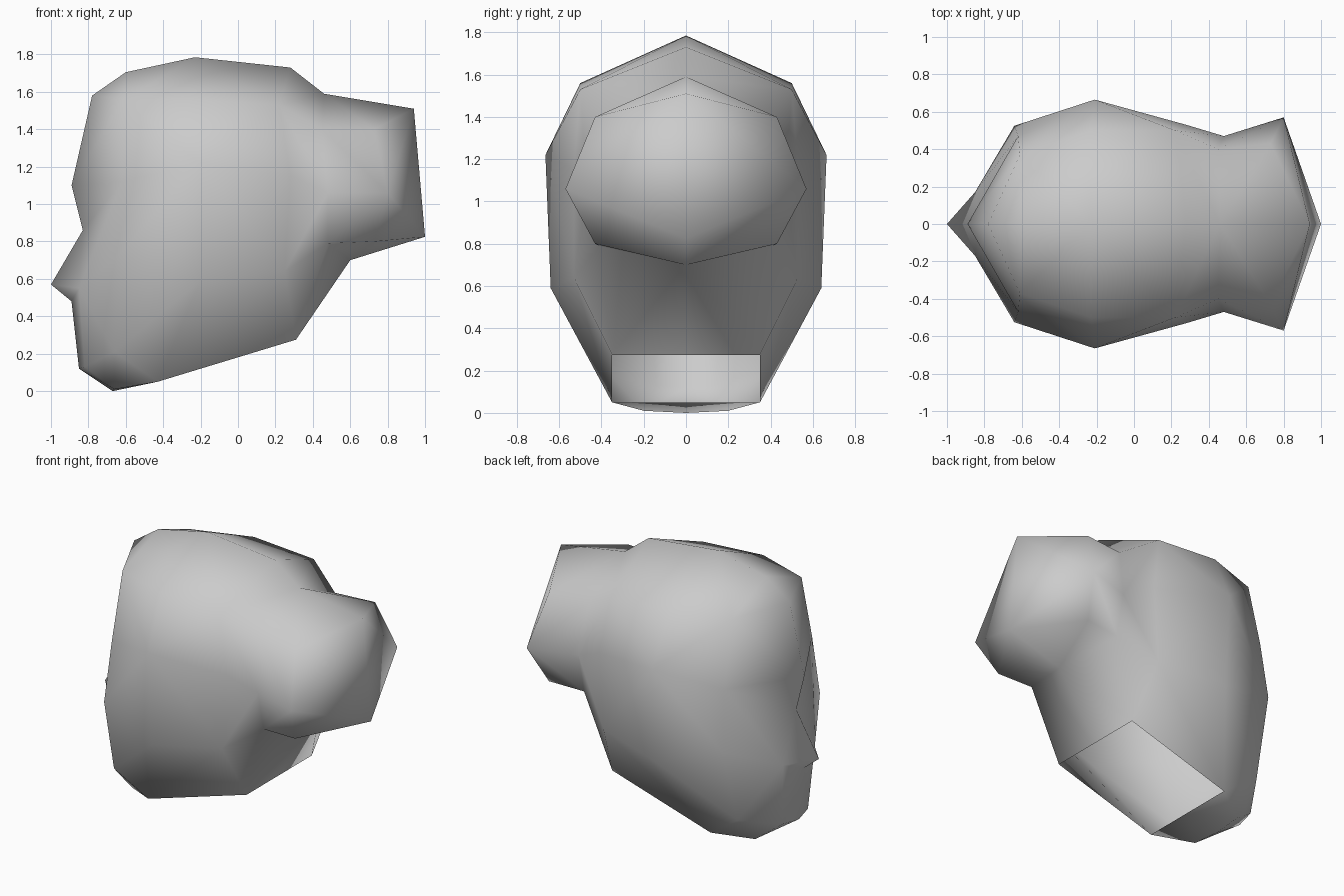
import bpy, bmesh

if "Cube" in bpy.data.objects:
    bpy.data.objects.remove(bpy.data.objects["Cube"])

# Half-outline points (y >= 0), the other side is mirrored
P = {}


def ring(name, pts):
    for row, p in zip(("top", "upper", "wide", "low", "base"), pts):
        P[name + "_" + row] = p


# Cross rings from the face to the end of the rear bulge
ring("face", [(-.60, 0, 1.705), (-.61, .37, 1.56), (-.62, .47, 1.12),
              (-.64, .525, .72), (-.66, .39, .21)])
ring("mid", [(-.23, 0, 1.785), (-.23, .50, 1.56), (-.21, .665, 1.22),
             (-.20, .64, .59), (-.43, .35, .05)])
ring("back", [(.28, 0, 1.73), (.22, .50, 1.53), (.28, .53, 1.15),
              (.25, .53, .64), (.31, .35, .275)])
ring("waist", [(.46, 0, 1.59), (.45, .40, 1.40), (.48, .47, 1.06),
               (.48, .41, .79), (.60, 0, .70)])
ring("end", [(.94, 0, 1.51), (.73, .43, 1.40), (.80, .57, 1.06),
             (.73, .43, .80), (1.0, 0, .825)])

# Face centre line, nose, chin and neck rim
P.update(forehead=(-.78, 0, 1.58), brow=(-.89, 0, 1.10), bridge=(-.83, 0, .86),
         tip=(-1.0, 0, .57), under=(-.89, 0, .48), nostril=(-.85, .17, .55),
         chin=(-.85, 0, .12), chin_side=(-.82, .14, .13),
         chin_low=(-.67, 0, 0), chin_corner=(-.66, .20, .01),
         rim_front=(-.43, 0, .05), rim_back=(.31, 0, .275))


def bulge(a, b):
    """How far the middle of edge a-b lies from the long axis."""
    y, z = (P[a][1] + P[b][1]) / 2, (P[a][2] + P[b][2]) / 2 - 1.0
    return y * y + z * z


faces = []
# Skull and rear bulge strips, each quad split along its outer diagonal
rings = ["face", "mid", "back", "waist", "end"]
rows = ["top", "upper", "wide", "low", "base"]
for m, n in zip(rings, rings[1:]):
    for r, s in zip(rows, rows[1:]):
        a, b, c, d = m + "_" + r, m + "_" + s, n + "_" + s, n + "_" + r
        if bulge(a, c) > bulge(b, d):
            faces += [[a, b, c], [a, c, d]]
        else:
            faces += [[a, b, d], [b, c, d]]

# Closed end of the bulge, nape, then face, nose and chin; the neck stays open
faces += [f.split() for f in (
    "end_top end_upper end_wide",
    "end_top end_wide end_base",
    "end_wide end_low end_base",
    "back_base rim_back waist_base",
    "face_top forehead face_upper",
    "forehead brow face_upper",
    "brow face_wide face_upper",
    "brow bridge face_wide",
    "bridge nostril face_wide",
    "nostril face_low face_wide",
    "bridge tip nostril",
    "tip under nostril",
    "nostril under chin_side",
    "under chin chin_side",
    "nostril chin_side face_base",
    "nostril face_base face_low",
    "chin chin_low chin_corner",
    "chin chin_corner chin_side",
    "chin_side chin_corner face_base",
    "face_base chin_corner mid_base",
    "chin_corner chin_low rim_front",
    "chin_corner rim_front mid_base",
)]

bm = bmesh.new()
left = {k: bm.verts.new(p) for k, p in P.items()}
right = {k: left[k] if p[1] == 0 else bm.verts.new((p[0], -p[1], p[2]))
         for k, p in P.items()}
for f in faces:
    bm.faces.new([left[k] for k in f])
    bm.faces.new([right[k] for k in reversed(f)])
bmesh.ops.recalc_face_normals(bm, faces=bm.faces)
# Keep the shell facing outward
if bm.calc_volume(signed=True) < 0:
    bmesh.ops.reverse_faces(bm, faces=bm.faces)
for f in bm.faces:
    f.smooth = True

mesh = bpy.data.meshes.new("head")
bm.to_mesh(mesh)
bm.free()

grey = bpy.data.materials.new("light grey")
grey.diffuse_color = (.6, .6, .6, 1)
grey.use_nodes = True
grey.node_tree.nodes["Principled BSDF"].inputs["Base Color"].default_value = grey.diffuse_color
mesh.materials.append(grey)
head = bpy.data.objects.new("head", mesh)
bpy.context.collection.objects.link(head)
